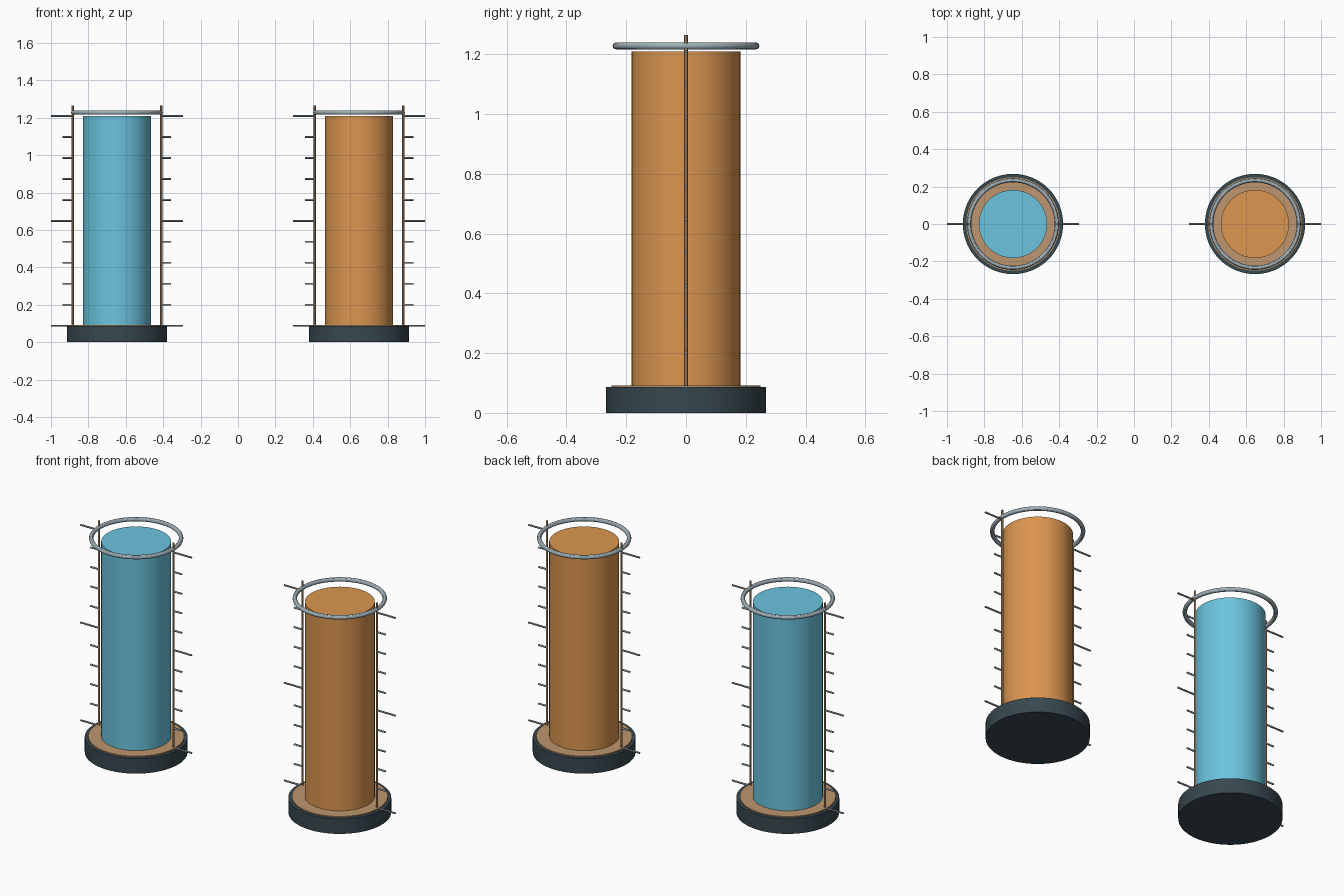
import bpy
from math import radians

cube = bpy.data.objects.get("Cube")
if cube:
    bpy.data.objects.remove(cube, do_unlink=True)


def material(name, rgb):
    """Flat material from 0-255 display values, stored as linear."""
    linear = [((c / 255 + 0.055) / 1.055) ** 2.4 for c in rgb]
    mat = bpy.data.materials.new(name)
    mat.use_nodes = True
    mat.diffuse_color = (*linear, 1)
    bsdf = next(n for n in mat.node_tree.nodes if n.type == "BSDF_PRINCIPLED")
    bsdf.inputs["Base Color"].default_value = (*linear, 1)
    return mat


BLUE = material("sky blue", (107, 196, 222))
ORANGE = material("warm orange", (220, 150, 80))
SLATE = material("dark slate", (55, 71, 79))
TAN = material("tan", (190, 150, 110))
STEEL = material("pale steel", (160, 176, 184))
GREY = material("mark grey", (144, 156, 160))


def finish(name, mat):
    ob = bpy.context.object
    ob.name = name
    ob.data.materials.append(mat)
    bpy.ops.object.shade_smooth_by_angle(angle=radians(30))
    return ob


def upright(name, mat, x, radius, bottom, top, sides=64):
    bpy.ops.mesh.primitive_cylinder_add(
        vertices=sides, radius=radius, depth=top - bottom,
        location=(x, 0, (bottom + top) / 2))
    return finish(name, mat)


def rod(name, mat, start, end, z, radius=0.005):
    bpy.ops.mesh.primitive_cylinder_add(
        vertices=12, radius=radius, depth=abs(end - start),
        location=((start + end) / 2, 0, z), rotation=(0, radians(90), 0))
    return finish(name, mat)


FLOOR, TOP, POST = 0.088, 1.21, 0.237


def column(prefix, x, fill):
    # Base, inset floor disc and filled cylinder
    upright(prefix + "_base", SLATE, x, 0.268, 0, 0.086)
    upright(prefix + "_floor_disc", TAN, x, 0.25, 0.08, 0.092)
    upright(prefix + "_cylinder", fill, x, 0.182, 0.09, TOP)

    # Rim ring floating above the cylinder
    bpy.ops.mesh.primitive_torus_add(
        major_radius=0.234, minor_radius=0.0115, major_segments=64,
        minor_segments=12, location=(x, 0, 1.228))
    finish(prefix + "_rim_ring", STEEL)

    # Posts with graduated marks, long on every fifth
    for side, label in ((1, "left"), (-1, "right")):
        post_x = x + side * POST
        upright(f"{prefix}_{label}_post", TAN, post_x, 0.006, 0.09, 1.265, 12)
        for i in range(11):
            reach = 0.116 if i % 5 == 0 else 0.053
            rod(f"{prefix}_{label}_mark_{i}", GREY, post_x,
                post_x + side * reach, FLOOR + i * (TOP - FLOOR) / 10)


column("right", -0.647, BLUE)
column("left", 0.647, ORANGE)
